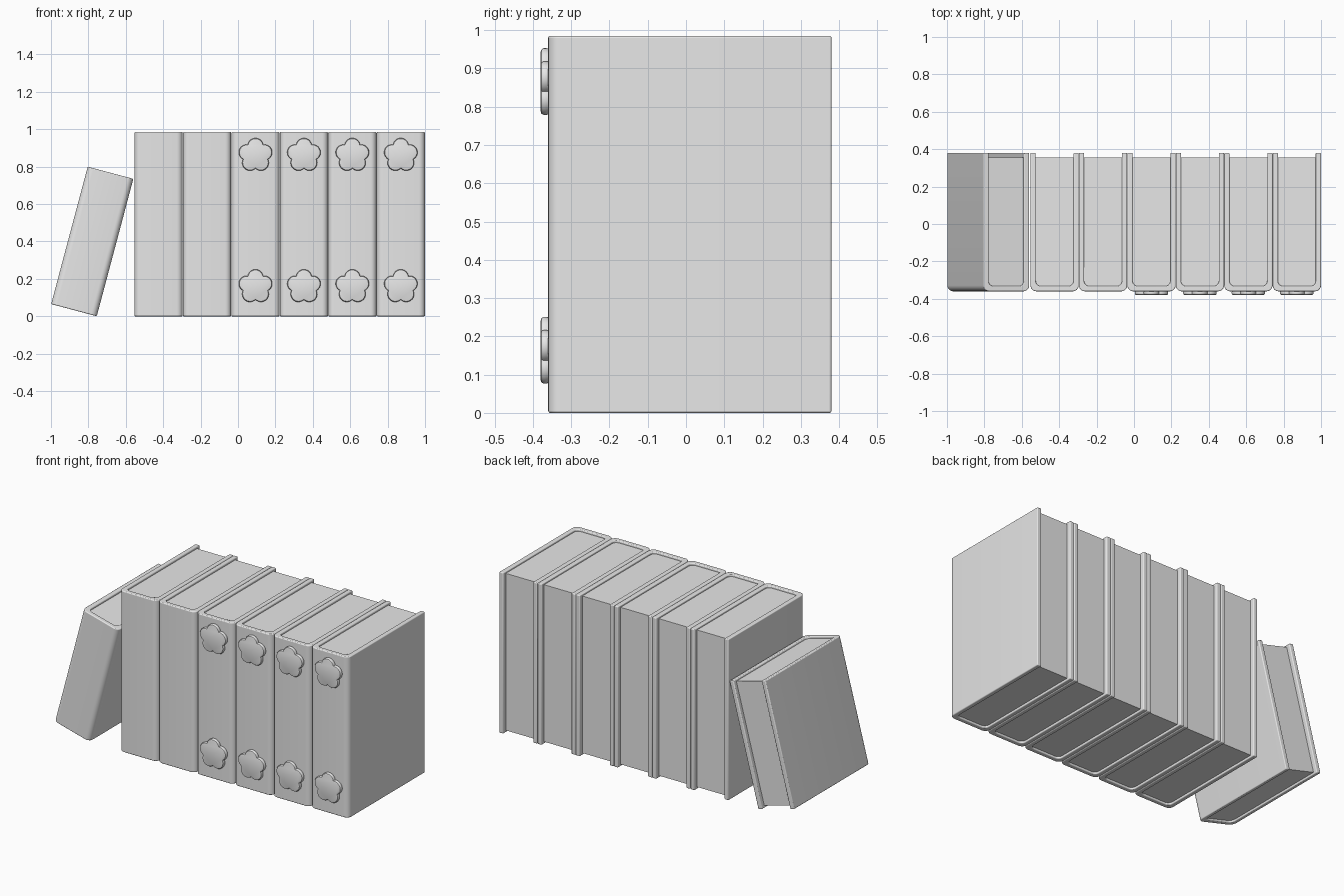
import bpy, bmesh, math

cube = bpy.data.objects.get("Cube")
if cube:
    bpy.data.objects.remove(cube, do_unlink=True)

grey = bpy.data.materials.new("plain_grey")
grey.use_nodes = True
grey.diffuse_color = (0.8, 0.8, 0.8, 1)
grey.node_tree.nodes["Principled BSDF"].inputs["Base Color"].default_value = (0.8, 0.8, 0.8, 1)

FRONT, BACK, PAGE_BACK = -0.36, 0.38, 0.355
WIDTH, HEIGHT = 0.259, 0.985
BOARD, STEP = 0.028, 0.012


def finish(bm, name, bevel=0):
    """Turn a bmesh into a shaded object, with softened rims if asked."""
    bmesh.ops.recalc_face_normals(bm, faces=bm.faces)
    mesh = bpy.data.meshes.new(name)
    bm.to_mesh(mesh)
    bm.free()
    mesh.materials.append(grey)
    ob = bpy.data.objects.new(name, mesh)
    bpy.context.collection.objects.link(ob)
    if bevel:
        mod = ob.modifiers.new("soft_rim", "BEVEL")
        mod.width, mod.segments = bevel, 3
        mod.limit_method, mod.angle_limit = "ANGLE", math.radians(50)
    bpy.ops.object.select_all(action="DESELECT")
    ob.select_set(True)
    bpy.context.view_layer.objects.active = ob
    bpy.ops.object.shade_smooth_by_angle(angle=math.radians(40))
    return ob


def u_path(half, front, back, radius, steps=6):
    """Open U: back left, round the two front corners, back right."""
    left = [(-half, back)]
    for i in range(steps + 1):
        a = math.pi + i / steps * math.pi / 2
        left.append((-half + radius + radius * math.cos(a),
                     front + radius + radius * math.sin(a)))
    return left + [(-x, y) for x, y in reversed(left)]


def prism(name, outline, bottom, top, bevel=0):
    bm = bmesh.new()
    face = bm.faces.new([bm.verts.new((x, y, bottom)) for x, y in outline])
    up = bmesh.ops.extrude_face_region(bm, geom=[face])["geom"]
    verts = [v for v in up if isinstance(v, bmesh.types.BMVert)]
    bmesh.ops.translate(bm, verts=verts, vec=(0, 0, top - bottom))
    return finish(bm, name, bevel)


def book(name, x, z, width, height, tilt=0):
    """A wrapped cover with a recessed page block."""
    half = width / 2 - 0.0005
    outer = u_path(half, FRONT, BACK, 0.032)
    inner = u_path(half - BOARD, FRONT + BOARD, BACK, 0.028)
    pages = u_path(half - BOARD + 0.002, FRONT + BOARD - 0.002, PAGE_BACK, 0.028)
    parts = [prism(name + "_cover", outer + inner[::-1], 0, height, 0.005),
             prism(name + "_pages", pages, STEP, height - STEP)]
    for ob in parts:
        ob.location = (x, 0, z)
        ob.rotation_euler.y = tilt


def flower(name, x, z, dist=0.05, lobe=0.042, count=60):
    """Puffy five-petal ornament raised from the spine."""
    sector = math.tau / 5
    outline = []
    for i in range(count):
        a = i / count * math.tau
        phi = (a + sector / 2) % sector - sector / 2
        r = dist * math.cos(phi) + math.sqrt(lobe ** 2 - (dist * math.sin(phi)) ** 2)
        outline.append((r * math.sin(a), r * math.cos(a)))
    bm = bmesh.new()
    rings = []
    for scale, y in ((0.97, -0.355), (1, -0.365), (1, -0.372), (0.96, -0.378), (0.88, -0.38)):
        rings.append([bm.verts.new((x + px * scale, y, z + pz * scale)) for px, pz in outline])
    for a, b in zip(rings, rings[1:]):
        for i in range(count):
            j = (i + 1) % count
            bm.faces.new((a[i], a[j], b[j], b[i]))
    bm.faces.new(rings[0])
    bm.faces.new(rings[-1])
    finish(bm, name)


# Row of upright books, the last four with ornaments
for n in range(6):
    cx = 1 - WIDTH * (5.5 - n)
    book(f"book_{n + 1}", cx, 0, WIDTH, HEIGHT)
    if n >= 2:
        flower(f"book_{n + 1}_upper_flower", cx, 0.861)
        flower(f"book_{n + 1}_lower_flower", cx, 0.159)

# Shorter book leaning against the row
book("leaning_book", -0.877, 0.033, 0.2535, 0.76, math.radians(14.9))
